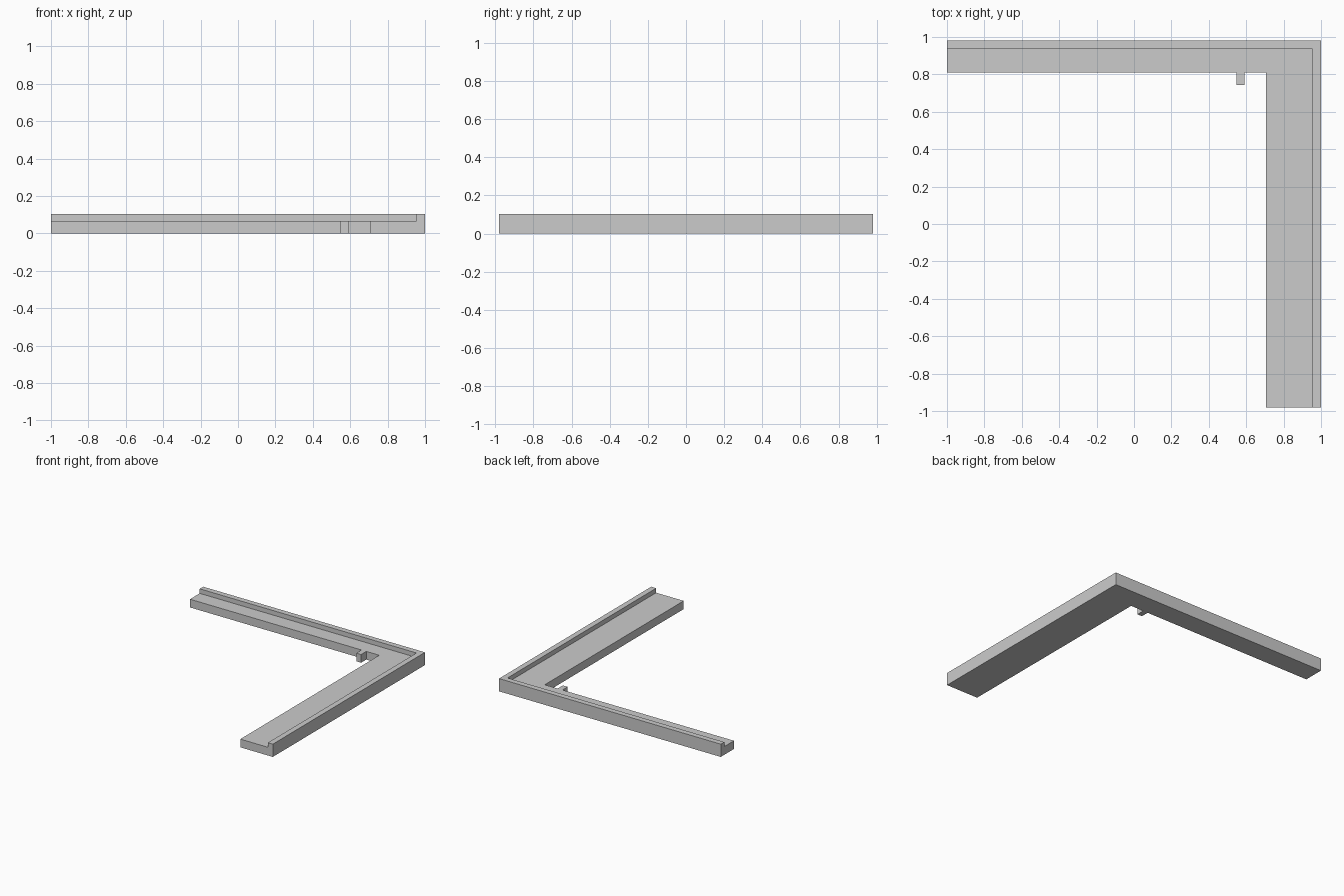
import bpy
import bmesh

cube = bpy.data.objects.get("Cube")
if cube:
    bpy.data.objects.remove(cube, do_unlink=True)

# Main sizes
SIDE, DEPTH = 1.0, 0.98
LEDGE, TOP = 0.067, 0.104
LIP = 0.045
BACK_INNER, SIDE_INNER = 0.81, 0.707
TAB_LEFT, TAB_RIGHT, TAB_FRONT = 0.547, 0.59, 0.743

grey = bpy.data.materials.new("plain grey")
grey.use_nodes = True
colour = (0.6, 0.6, 0.6, 1)
grey.diffuse_color = colour
grey.node_tree.nodes["Principled BSDF"].inputs["Base Color"].default_value = colour


def prism(name, outline, low, high):
    """Extrude a flat outline between two heights."""
    bm = bmesh.new()
    face = bm.faces.new([bm.verts.new((x, y, low)) for x, y in outline])
    grown = bmesh.ops.extrude_face_region(bm, geom=[face])["geom"]
    verts = [v for v in grown if isinstance(v, bmesh.types.BMVert)]
    bmesh.ops.translate(bm, verts=verts, vec=(0, 0, high - low))
    bmesh.ops.recalc_face_normals(bm, faces=bm.faces)
    mesh = bpy.data.meshes.new(name)
    bm.to_mesh(mesh)
    bm.free()
    mesh.materials.append(grey)
    obj = bpy.data.objects.new(name, mesh)
    bpy.context.collection.objects.link(obj)
    return obj


# L-shaped frame with the small tab on the inner edge of the back arm
frame = prism("corner_frame", [
    (-SIDE, DEPTH), (-SIDE, BACK_INNER),
    (TAB_LEFT, BACK_INNER), (TAB_LEFT, TAB_FRONT),
    (TAB_RIGHT, TAB_FRONT), (TAB_RIGHT, BACK_INNER),
    (SIDE_INNER, BACK_INNER), (SIDE_INNER, -DEPTH),
    (SIDE, -DEPTH), (SIDE, DEPTH)], 0, TOP)

# Rebate that leaves a raised lip along the outer edges
x, y = SIDE - LIP, DEPTH - LIP
cutter = prism("rebate_cutter",
               [(-2, -2), (x, -2), (x, y), (-2, y)], LEDGE, 1)
cutter.hide_render = True
cut = frame.modifiers.new("rebate", "BOOLEAN")
cut.operation = "DIFFERENCE"
cut.solver = "EXACT"
cut.object = cutter

bpy.context.view_layer.objects.active = frame
frame.select_set(True)
bpy.ops.object.modifier_apply(modifier=cut.name)
bpy.data.objects.remove(cutter, do_unlink=True)
